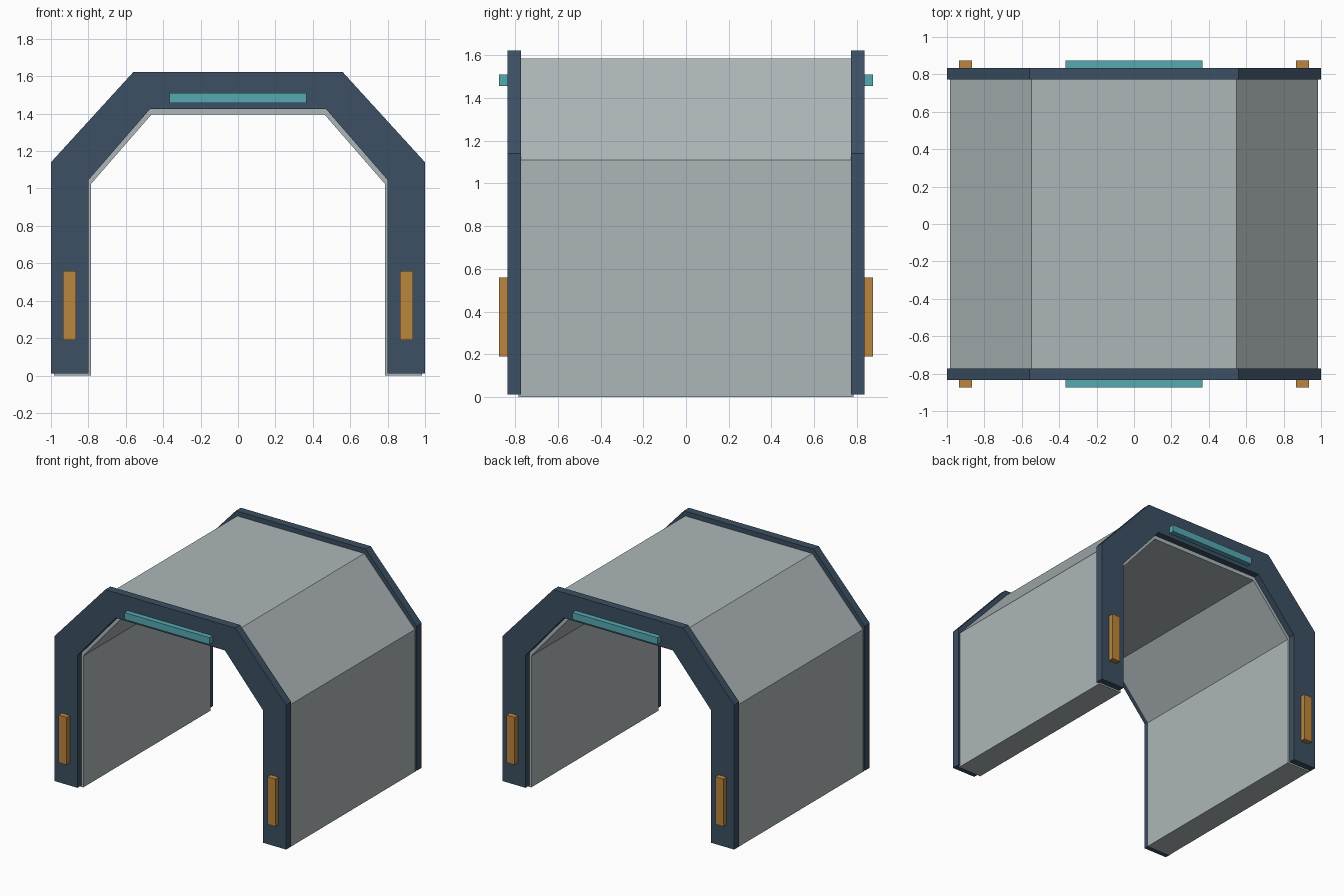
import bpy
import bmesh

cube = bpy.data.objects.get("Cube")
if cube:
    bpy.data.objects.remove(cube, do_unlink=True)


def material(name, colour):
    m = bpy.data.materials.new(name)
    m.use_nodes = True
    m.diffuse_color = (*colour, 1)
    m.node_tree.nodes["Principled BSDF"].inputs["Base Color"].default_value = (*colour, 1)
    return m


panel_grey = material("panel grey", (0.42, 0.47, 0.48))
navy = material("navy", (0.045, 0.08, 0.125))
teal = material("teal", (0.09, 0.40, 0.45))
amber = material("amber", (0.50, 0.24, 0.05))


def finish(name, bm, mat):
    bmesh.ops.recalc_face_normals(bm, faces=bm.faces)
    mesh = bpy.data.meshes.new(name)
    bm.to_mesh(mesh)
    bm.free()
    mesh.materials.append(mat)
    ob = bpy.data.objects.new(name, mesh)
    bpy.context.collection.objects.link(ob)
    return ob


def arch(name, outer, inner, y0, y1, mat):
    """Extrude a mirrored arch; each half runs from the foot to the roof."""
    bm = bmesh.new()
    loops = []
    for half in (outer, inner):
        path = half + [(-x, z) for x, z in reversed(half)]
        loops.append([bm.verts.new((x, y0, z)) for x, z in path])
    out, inn = loops
    faces = [bm.faces.new((out[i], out[i + 1], inn[i + 1], inn[i]))
             for i in range(len(out) - 1)]
    result = bmesh.ops.extrude_face_region(bm, geom=faces, use_keep_orig=True)
    moved = [v for v in result["geom"] if isinstance(v, bmesh.types.BMVert)]
    bmesh.ops.translate(bm, verts=moved, vec=(0, y1 - y0, 0))
    return finish(name, bm, mat)


def box(name, centre, size, mat):
    bm = bmesh.new()
    bmesh.ops.create_cube(bm, size=1)
    bmesh.ops.scale(bm, vec=size, verts=bm.verts)
    bmesh.ops.translate(bm, vec=centre, verts=bm.verts)
    return finish(name, bm, mat)


# Tunnel shell
arch("tunnel_shell",
     [(0.985, 0), (0.985, 1.11), (0.548, 1.585)],
     [(0.785, 0), (0.785, 1.025), (0.463, 1.395)],
     -0.785, 0.785, panel_grey)

# End frames with their light bars and side markers
for end, s in (("front", -1), ("back", 1)):
    arch(end + "_frame",
         [(1, 0.012), (1, 1.14), (0.56, 1.622)],
         [(0.8, 0.012), (0.8, 1.045), (0.47, 1.425)],
         s * 0.773, s * 0.835, navy)
    box(end + "_light_bar", (0, s * 0.853, 1.483), (0.735, 0.044, 0.054), teal)
    for side, x in (("left", 0.9), ("right", -0.9)):
        box(f"{end}_{side}_marker", (x, s * 0.853, 0.374), (0.07, 0.044, 0.37), amber)
